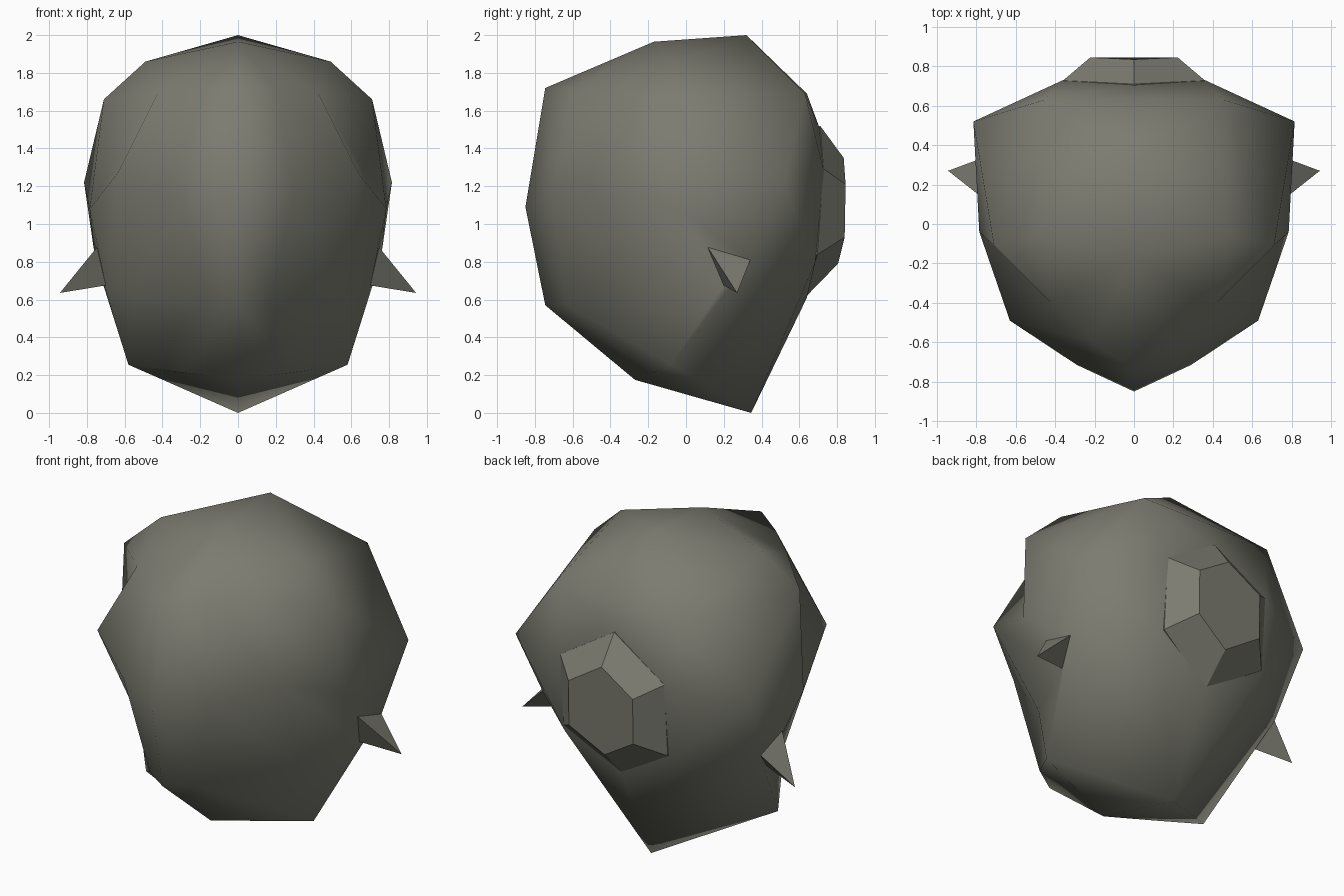
import bpy, bmesh, math

if "Cube" in bpy.data.objects:
    bpy.data.objects.remove(bpy.data.objects["Cube"])

grey = bpy.data.materials.new("olive grey")
grey.diffuse_color = (0.20, 0.20, 0.165, 1)
grey.use_nodes = True
grey.node_tree.nodes["Principled BSDF"].inputs["Base Color"].default_value = grey.diffuse_color


def build(name, faces, smooth=0):
    """Make an object from point loops, welding shared points."""
    bm = bmesh.new()
    verts = {}
    for loop in faces:
        pts = list(dict.fromkeys(tuple(round(c, 4) for c in p) for p in loop))
        if len(pts) < 3:
            continue
        for p in pts:
            if p not in verts:
                verts[p] = bm.verts.new(p)
        bm.faces.new([verts[p] for p in pts])
    bmesh.ops.recalc_face_normals(bm, faces=bm.faces)
    me = bpy.data.meshes.new(name)
    bm.to_mesh(me)
    bm.free()
    me.materials.append(grey)
    ob = bpy.data.objects.new(name, me)
    bpy.context.collection.objects.link(ob)
    if smooth:
        bpy.ops.object.select_all(action='DESELECT')
        ob.select_set(True)
        bpy.context.view_layer.objects.active = ob
        bpy.ops.object.shade_smooth_by_angle(angle=math.radians(smooth))
    return ob


def flip(loop):
    return [(-x if x else 0.0, y, z) for x, y, z in loop]


# Head shell: half rings from front centre round to back centre, top to bottom
crown_f, crown_b, crown_s = (0, -.17, 1.965), (0, .32, 2.0), (.49, -.06, 1.86)
upper_back = (.455, .63, 1.69)
jaw, nape = (.58, -.08, .255), (0, .345, 0)
ear_low, ear_back = (.70, .2, .675), (.755, .34, .81)
rows = [
    [crown_f, crown_f, crown_s, crown_s, crown_b, crown_b, crown_b],
    [(0, -.745, 1.72), (.2, -.6, 1.71), (.42, -.40, 1.70), (.71, -.11, 1.66),
     upper_back, upper_back, (0, .64, 1.69)],
    [(0, -.85, 1.09), (.29, -.715, 1.15), (.63, -.49, 1.28), (.785, -.04, 1.08),
     (.815, .52, 1.22), (.36, .73, 1.28), (0, .71, 1.5)],
    [(0, -.745, .57), (.17, -.63, .57), (.555, -.18, .62), ear_low,
     ear_back, (.36, .685, .80), (0, .64, .61)],
    [(0, -.27, .175), (.29, -.176, .214), jaw, jaw, jaw, nape, nape],
]
half = [[a[i], a[i + 1], b[i + 1], b[i]]
        for a, b in zip(rows, rows[1:]) for i in range(6)]
half.append([crown_f, crown_s, crown_b])
half.append([rows[4][0], rows[4][1], jaw, nape])
build("head_shell", half + [flip(f) for f in half], 120)

# Pointed ears: triangular spikes on each side
tip = (.943, .27, .635)
base = [(.74, .11, .885), ear_low, ear_back]
ear = [[base[i], base[(i + 1) % 3], tip] for i in range(3)] + [base]
build("right_ear", ear)
build("left_ear", [flip(f) for f in ear])


# Raised six-sided cap at the back
def ring(rx, rz, zc, y_low, y_mid_low, y_mid_high, y_high):
    ys = [y_high, y_mid_high, y_mid_low, y_low, y_mid_low, y_mid_high]
    return [(rx * math.sin(math.pi / 3 * k) / math.sin(math.pi / 3), y,
             zc + rz * math.cos(math.pi / 3 * k)) for k, y in enumerate(ys)]


inner = ring(.222, .28, 1.07, .805, .84, .845, .835)
outer = ring(.36, .455, 1.065, .63, .695, .728, .71)
sunk = [(x, y - .12, z) for x, y, z in outer]
cap = [inner, sunk]
for a, b in ((inner, outer), (outer, sunk)):
    cap += [[a[i], a[(i + 1) % 6], b[(i + 1) % 6], b[i]] for i in range(6)]
build("back_cap", cap, 20)
